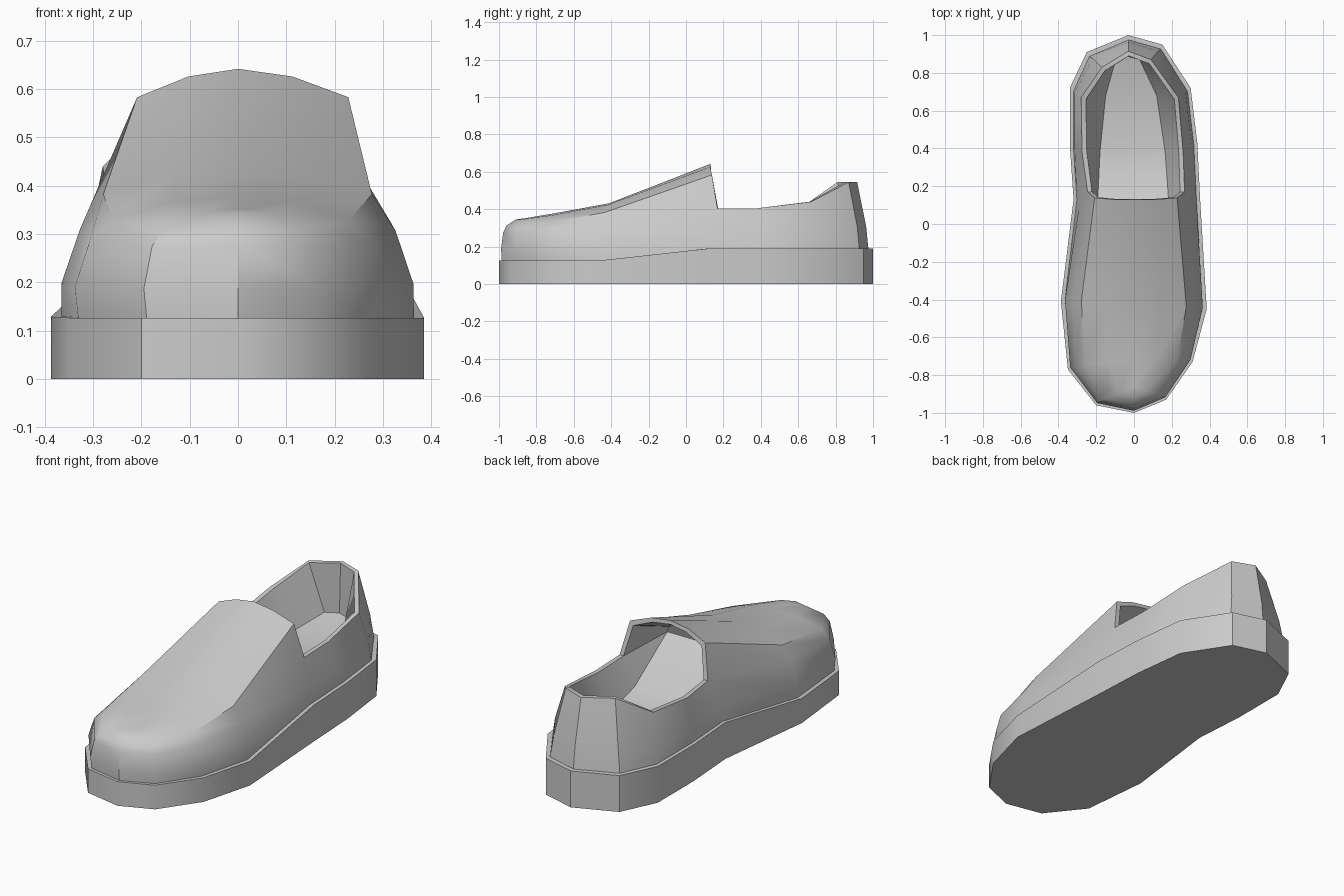
import bpy, bmesh
from mathutils import Vector as V

if "Cube" in bpy.data.objects:
    bpy.data.objects.remove(bpy.data.objects["Cube"])

# Footprint: starts at the right collar, runs round the toe, then round the heel
OUT = [(.35, .13), (.385, -.45), (.31, -.73), (.17, -.93), (0, -1), (-.2, -.96),
       (-.35, -.77), (-.387, -.41), (-.32, .13), (-.34, .42), (-.34, .72), (-.25, .91),
       (-.03, 1), (.15, .95), (.30, .72), (.335, .43)]


def sole_z(y):
    return .127 + .064 * min(1, max(0, (y + .43) / .56))


def strip(bm, a, b):
    """Quads between two point rows of equal length."""
    for i in range(len(a) - 1):
        pts = []
        for p in (a[i], a[i + 1], b[i + 1], b[i]):
            if all((V(p) - V(q)).length > 1e-5 for q in pts):
                pts.append(p)
        if len(pts) > 2:
            bm.faces.new([bm.verts.new(p) for p in pts])


def finish(bm, name, angle):
    bmesh.ops.remove_doubles(bm, verts=bm.verts, dist=.0005)
    bmesh.ops.recalc_face_normals(bm, faces=bm.faces)
    me = bpy.data.meshes.new(name)
    bm.to_mesh(me)
    bm.free()
    ob = bpy.data.objects.new(name, me)
    bpy.context.collection.objects.link(ob)
    bpy.ops.object.select_all(action='DESELECT')
    ob.select_set(True)
    bpy.context.view_layer.objects.active = ob
    bpy.ops.object.shade_smooth_by_angle(angle=angle)
    return ob


# Sole: flat base, side wall and narrow top lip
bm = bmesh.new()
ring = OUT + OUT[:1]
base = [(x, y, 0) for x, y in ring]
edge = [(x, y, sole_z(y)) for x, y in ring]
lip = [(x * .92, y * .96, sole_z(y)) for x, y in ring]
strip(bm, base, edge)
strip(bm, edge, lip)
bm.faces.new([bm.verts.new(p) for p in base[:-1]])
finish(bm, "sole", .6)

# Upper: columns rising from the footprint to the spine of the vamp
TOE = [(0, 0), (-.03, .27), (.06, .66), (.2, .82), (.6, .97), (1, 1)]
COLLAR = [(0, 0), (.06, .15), (.19, .475), (.31, .87), (.66, .965), (1, 1)]
SPINE = [(.13, .642, 1), (-.41, .432, .35), (-.72, .375, .1), (-.86, .352, 0), (-.86, .352, 0)]


def column(i):
    x, y = OUT[i][0] * .945, OUT[i][1] * .985
    sy, sz, k = SPINE[min(i, 8 - i)]
    z = sole_z(y)
    col = []
    for j, (a, b) in enumerate(zip(TOE, COLLAR)):
        t, h = a[0] + (b[0] - a[0]) * k, a[1] + (b[1] - a[1]) * k
        lean = (0, .01, .04, .01, 0, 0)[j] if k == 1 else 0
        col.append((x * (1 - t), y + (sy - y) * t + lean, z + (sz - z) * h))
    return col


bm = bmesh.new()
cols = [column(i) for i in range(9)]
for a, b in zip(cols, cols[1:]):
    strip(bm, a, b)

# Heel quarters: columns from the footprint to the low rim
RIM = [(-.275, .38, .405), (-.28, .67, .44), (-.17, .83, .545), (-.03, .915, .545),
       (.09, .87, .545), (.235, .67, .44), (.26, .38, .405)]
quarter = [cols[8][:3]]
for (x, y), r in zip(OUT[9:], RIM):
    b = V((x * .945, y * .975, sole_z(y)))
    mid = b.lerp(V(r), .33)
    out = V((x, y - .5, 0)).normalized() * .008
    quarter.append([tuple(b), tuple(mid + out), r])
quarter.append(cols[0][:3])
for a, b in zip(quarter, quarter[1:]):
    strip(bm, a, b)

# Rim thickness round the whole opening
arch = cols[0][2:] + cols[8][2:5][::-1]
loop = arch + RIM + arch[:1]


def inset(p):
    if p in arch:
        return (p[0] * .91, p[1] + .003, p[2] - (.02 if p[2] > .5 else 0))
    return (p[0] * .91, .5 + (p[1] - .5) * .94, p[2])


inner = [inset(p) for p in loop]
strip(bm, loop, inner)

# Lining: walls down to the insole edge, and the tunnel under the vamp
left = [(-.2, -.13, .43), (-.19, .17, .26), (-.18, .38, .22), (-.15, .68, .24), (-.1, .86, .28)]
right = [(.2, -.13, .43), (.18, .17, .26), (.165, .38, .22), (.12, .68, .24), (.03, .87, .28)]
heel = (-.03, .885, .285)
n = len(arch)
strip(bm, inner[n - 1:], left[1:] + [heel] + right[:0:-1])
front = [right[0], (.19, -.13, .46), (.11, -.13, .49), (0, -.13, .50),
         (-.11, -.13, .49), (-.19, -.13, .46), left[0]]
strip(bm, inner[:n], front)
strip(bm, [inner[0], inner[0]], [right[1], right[0]])
strip(bm, [inner[n - 1], inner[n - 1]], [left[1], left[0]])
finish(bm, "upper", .6)

# Insole: curved footbed rising to the front
bm = bmesh.new()
strip(bm, left, right)
bm.faces.new([bm.verts.new(p) for p in (left[-1], right[-1], heel)])
insole = finish(bm, "insole", .6)
if sum(p.normal.z for p in insole.data.polygons) < 0:
    insole.data.flip_normals()
